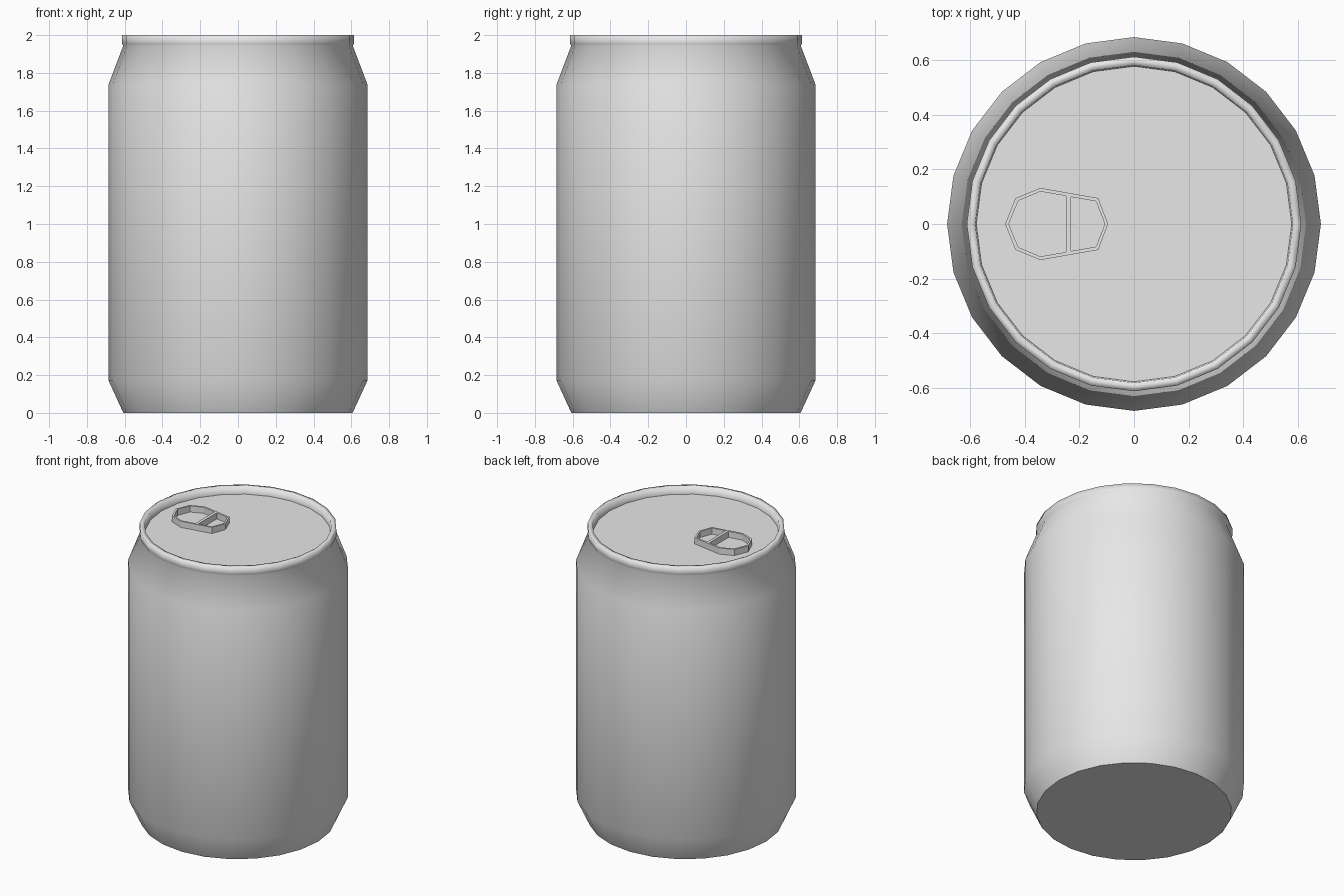
import bpy, bmesh
from math import radians
from mathutils import Matrix

cube = bpy.data.objects.get("Cube")
if cube:
    bpy.data.objects.remove(cube)

SIDES = 24
LID_Z = 1.95

metal = bpy.data.materials.new("light grey metal")
metal.use_nodes = True
metal.diffuse_color = (0.8, 0.8, 0.8, 1)
metal.node_tree.nodes["Principled BSDF"].inputs["Base Color"].default_value = (0.8, 0.8, 0.8, 1)


def add_object(name, mesh):
    obj = bpy.data.objects.new(name, mesh)
    bpy.context.collection.objects.link(obj)
    mesh.materials.clear()
    mesh.materials.append(metal)
    return obj


def lathe(name, profile):
    """Spin a (radius, height) profile around z with smooth shading."""
    bm = bmesh.new()
    verts = [bm.verts.new((r, 0, z)) for r, z in profile]
    edges = [bm.edges.new(pair) for pair in zip(verts, verts[1:])]
    bmesh.ops.spin(bm, geom=verts + edges, cent=(0, 0, 0), axis=(0, 0, 1),
                   angle=radians(360), steps=SIDES, use_merge=True)
    bmesh.ops.remove_doubles(bm, verts=bm.verts, dist=0.0005)
    bmesh.ops.recalc_face_normals(bm, faces=bm.faces)
    # the widest wall must face outwards
    wall = max(bm.faces, key=lambda f: f.calc_area())
    if wall.normal.dot(wall.calc_center_median()) < 0 and abs(wall.normal.z) < 0.5:
        bmesh.ops.reverse_faces(bm, faces=bm.faces)
    for face in bm.faces:
        face.smooth = True
    mesh = bpy.data.meshes.new(name)
    bm.to_mesh(mesh)
    bm.free()
    return add_object(name, mesh)


def disc(name, radius, z, facing):
    """Flat disc whose corners line up with the lathed wall."""
    bm = bmesh.new()
    ring = [bm.verts.new(Matrix.Rotation(radians(360 * i / SIDES), 3, "Z")
                         @ Matrix.Identity(3).col[0] * radius) for i in range(SIDES)]
    face = bm.faces.new(ring)
    for v in ring:
        v.co.z = z
    face.normal_update()
    if face.normal.z * facing < 0:
        face.normal_flip()
    mesh = bpy.data.meshes.new(name)
    bm.to_mesh(mesh)
    bm.free()
    return add_object(name, mesh)


def mirrored(half):
    """Close an upper half outline by mirroring it across the x axis."""
    return half + [(x, -y) for x, y in reversed(half) if y > 0]


# Can wall with shoulders, raised rim and inner rim wall
lathe("can_body", [(0.607, 0), (0.685, 0.17), (0.685, 1.74), (0.608, 1.943),
                   (0.613, 1.952), (0.613, 2.0), (0.582, 2.0), (0.578, LID_Z)])
disc("can_base", 0.607, 0, -1)
disc("can_lid", 0.578, LID_Z, 1)

# Pull tab: an outline with two finger holes, extruded
outlines = [
    mirrored([(-0.472, 0), (-0.434, 0.095), (-0.343, 0.132), (-0.131, 0.095), (-0.095, 0)]),
    mirrored([(-0.459, 0), (-0.424, 0.085), (-0.343, 0.119), (-0.250, 0.103)]),
    mirrored([(-0.230, 0.099), (-0.139, 0.083), (-0.107, 0)]),
]
curve = bpy.data.curves.new("pull_tab_outline", "CURVE")
curve.dimensions = "2D"
curve.fill_mode = "BOTH"
curve.extrude = 0.021
for outline in outlines:
    spline = curve.splines.new("POLY")
    spline.points.add(len(outline) - 1)
    for point, (x, y) in zip(spline.points, outline):
        point.co = (x, y, 0, 1)
    spline.use_cyclic_u = True

helper = bpy.data.objects.new("pull_tab_outline", curve)
bpy.context.collection.objects.link(helper)
bpy.context.view_layer.update()
evaluated = helper.evaluated_get(bpy.context.evaluated_depsgraph_get())
tab_mesh = bpy.data.meshes.new_from_object(evaluated)
bpy.data.objects.remove(helper)

tab_mesh.transform(Matrix.Translation((0, 0, LID_Z + 0.021)))
bm = bmesh.new()
bm.from_mesh(tab_mesh)
bmesh.ops.remove_doubles(bm, verts=bm.verts, dist=0.0005)
bmesh.ops.recalc_face_normals(bm, faces=bm.faces)
for face in bm.faces:
    face.smooth = False
    face.material_index = 0
bm.to_mesh(tab_mesh)
bm.free()
add_object("pull_tab", tab_mesh)
